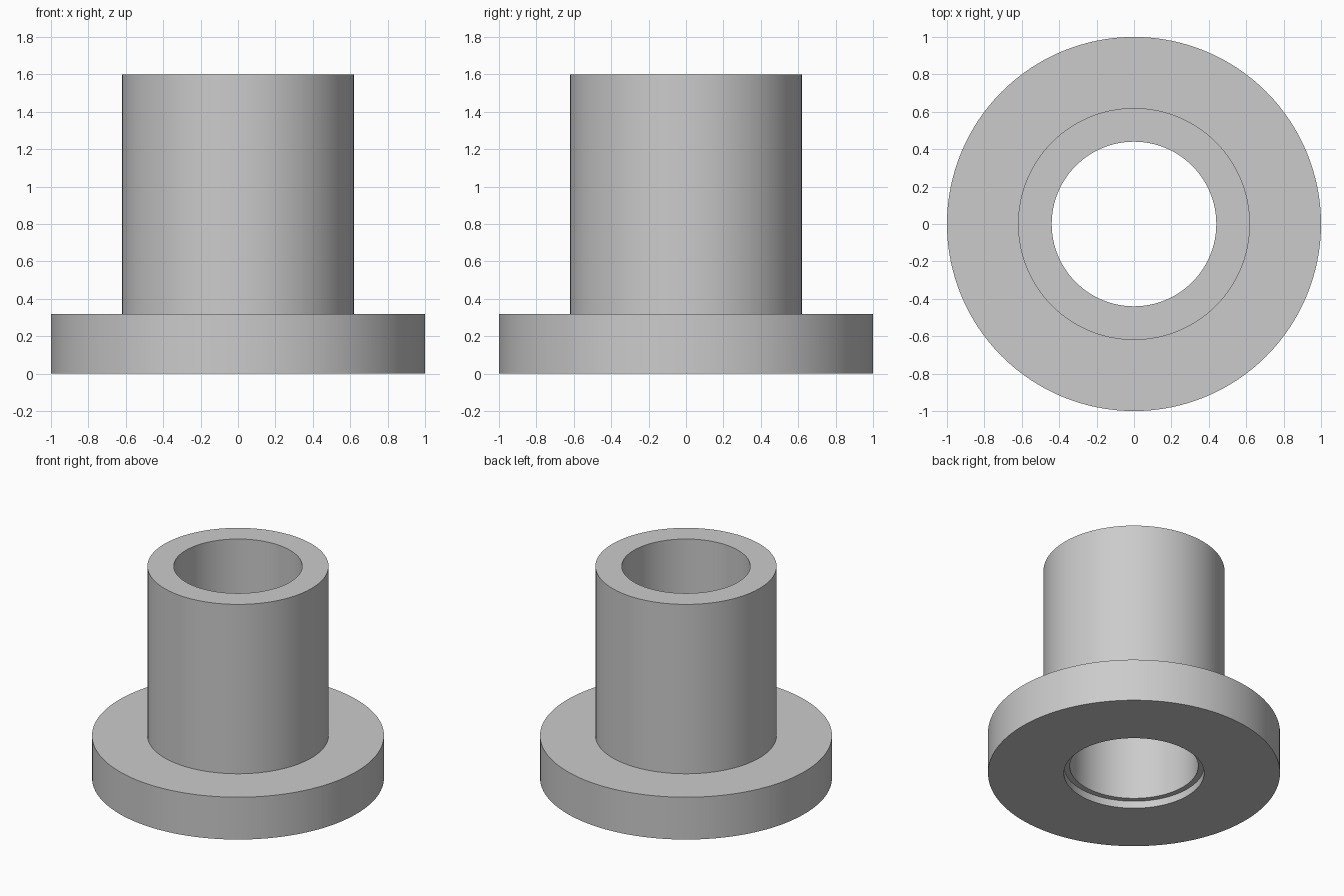
import bpy
import bmesh
import math

cube = bpy.data.objects.get("Cube")
if cube:
    bpy.data.objects.remove(cube, do_unlink=True)

SEGMENTS = 128
FLANGE_R, TUBE_R, BORE_R, RECESS_R = 1.0, 0.62, 0.44, 0.48
HEIGHT, FLANGE_H, RECESS_H = 1.6, 0.32, 0.055

# Plain grey metal
metal = bpy.data.materials.new("grey_metal")
metal.use_nodes = True
colour = (0.6, 0.6, 0.6, 1.0)
metal.diffuse_color = colour
metal.node_tree.nodes["Principled BSDF"].inputs["Base Color"].default_value = colour


def lathe(name, profile):
    """Revolve a closed (radius, height) profile around the z axis."""
    bm = bmesh.new()
    verts = [bm.verts.new((r, 0, z)) for r, z in profile]
    edges = [bm.edges.new((a, b)) for a, b in zip(verts, verts[1:] + verts[:1])]
    bmesh.ops.spin(bm, geom=verts + edges, cent=(0, 0, 0), axis=(0, 0, 1),
                   angle=math.tau, steps=SEGMENTS, use_merge=True)
    bmesh.ops.remove_doubles(bm, verts=bm.verts, dist=0.0001)
    bmesh.ops.recalc_face_normals(bm, faces=bm.faces)
    mesh = bpy.data.meshes.new(name)
    bm.to_mesh(mesh)
    bm.free()
    mesh.materials.append(metal)
    obj = bpy.data.objects.new(name, mesh)
    bpy.context.collection.objects.link(obj)
    bpy.ops.object.select_all(action="DESELECT")
    obj.select_set(True)
    bpy.context.view_layer.objects.active = obj
    bpy.ops.object.shade_smooth_by_angle(angle=math.radians(30))
    return obj


# Flanged sleeve: wide base, tube, through bore and shallow recess underneath
lathe("flanged_bushing", [
    (RECESS_R, 0), (FLANGE_R, 0), (FLANGE_R, FLANGE_H), (TUBE_R, FLANGE_H),
    (TUBE_R, HEIGHT), (BORE_R, HEIGHT), (BORE_R, RECESS_H), (RECESS_R, RECESS_H),
])
